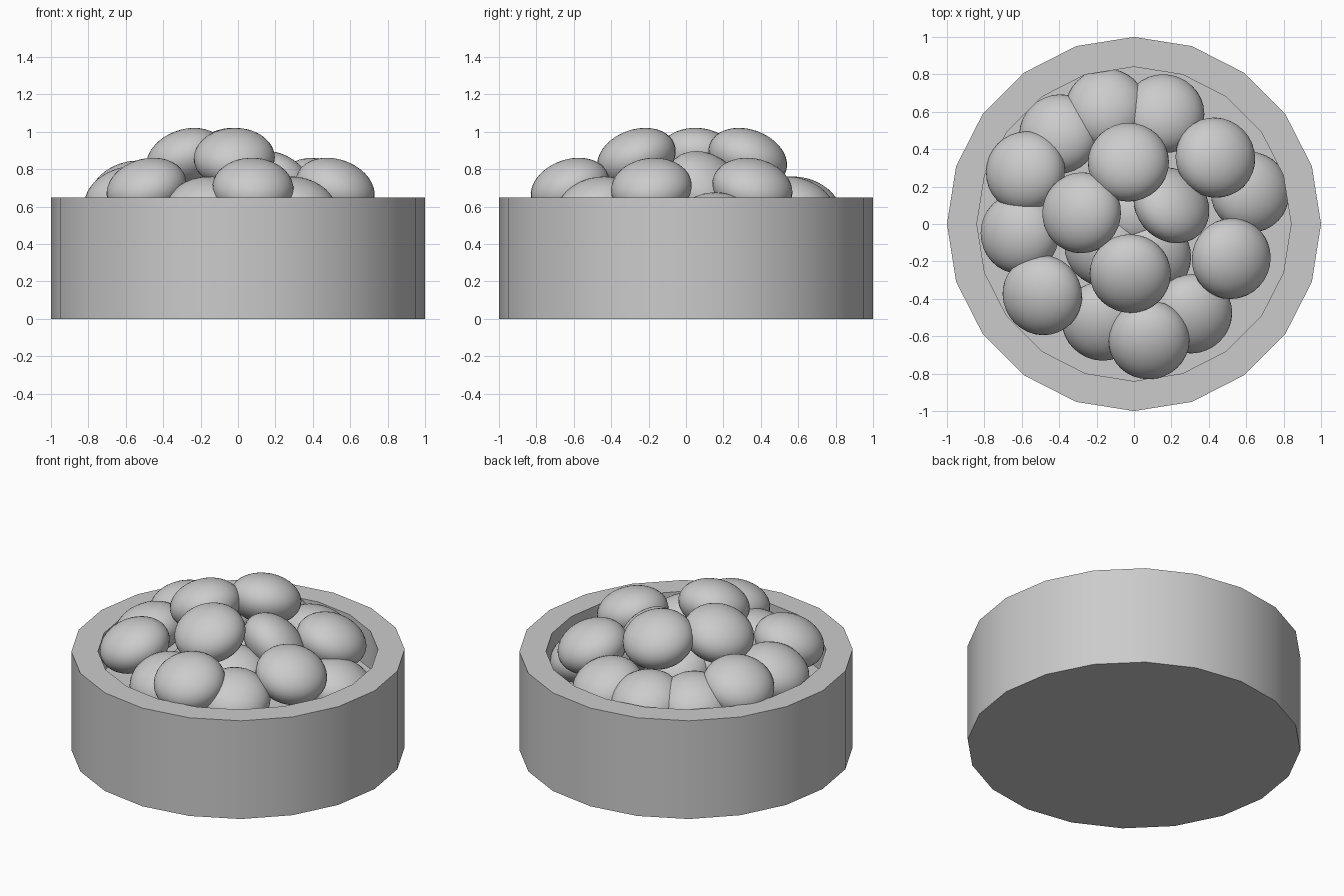
import bpy, bmesh, math
from mathutils import Vector

if "Cube" in bpy.data.objects:
    bpy.data.objects.remove(bpy.data.objects["Cube"])

# Thick-walled round tray: lathed 20-sided profile
SIDES = 20
profile = [(1.0, 0.0), (1.0, 0.65), (0.84, 0.65), (0.84, 0.40)]
bm = bmesh.new()
rings = []
for r, z in profile:
    rings.append([bm.verts.new((r * math.cos(2 * math.pi * i / SIDES),
                                r * math.sin(2 * math.pi * i / SIDES), z))
                  for i in range(SIDES)])
for lo, hi in zip(rings, rings[1:]):
    for i in range(SIDES):
        j = (i + 1) % SIDES
        bm.faces.new((lo[i], lo[j], hi[j], hi[i]))
bm.faces.new(rings[0][::-1])
bm.faces.new(rings[-1])
mesh = bpy.data.meshes.new("tray")
bm.to_mesh(mesh)
bm.free()
tray = bpy.data.objects.new("tray", mesh)
bpy.context.collection.objects.link(tray)
bpy.context.view_layer.objects.active = tray
tray.select_set(True)
bpy.ops.object.shade_smooth_by_angle(angle=math.radians(30))

# Flattened round ball, shared mesh
bm = bmesh.new()
bmesh.ops.create_uvsphere(bm, u_segments=32, v_segments=20, radius=1.0)
for f in bm.faces:
    f.smooth = True
ball_mesh = bpy.data.meshes.new("ball")
bm.to_mesh(ball_mesh)
bm.free()


def ball(x, y, z, normal=None):
    """Flattened ball leaning outward from the middle of the heap."""
    o = bpy.data.objects.new("ball", ball_mesh)
    o.location = (x, y, z)
    o.scale = (0.217, 0.217, 0.152)
    if normal is None:
        out = Vector((x, y, 0)).normalized() * math.tan(math.radians(20))
        normal = (out.x, out.y, 1)
    o.rotation_mode = 'QUATERNION'
    o.rotation_quaternion = Vector((0, 0, 1)).rotation_difference(Vector(normal))
    bpy.context.collection.objects.link(o)


# Top of the heap
for p in [(-0.03, 0.33), (-0.28, 0.06), (-0.02, -0.265)]:
    ball(*p, 0.86)
# Steeply leaning one in the middle
ball(0.20, 0.10, 0.71, (0.7, 0.7, 1))
# Middle layer
for p in [(0.435, 0.355), (0.52, -0.185), (0.08, -0.62), (-0.49, -0.38)]:
    ball(*p, 0.70)
ball(-0.58, 0.28, 0.685)
ball(-0.61, -0.05, 0.655)
# Lower layer against the wall
for p in [(0.16, 0.59), (-0.15, 0.62), (-0.40, 0.48), (-0.17, -0.52), (0.31, -0.48)]:
    ball(*p, 0.60)
ball(0.62, 0.17, 0.515)
# Core of the heap
for p in [(0.09, -0.18), (-0.16, -0.12), (0.0, 0.10)]:
    ball(*p, 0.58)
